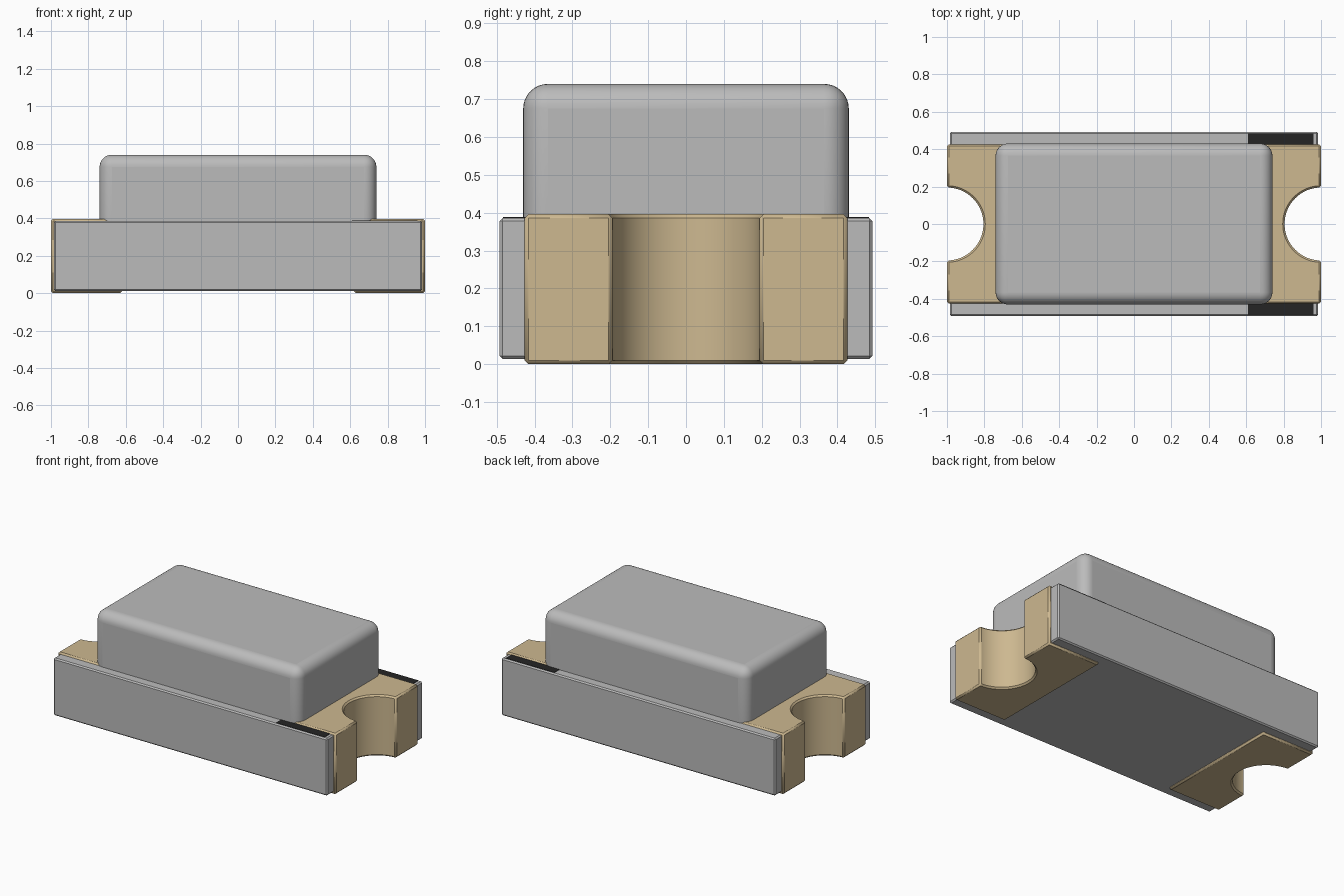
import bpy, bmesh, math

cube = bpy.data.objects.get("Cube")
if cube:
    bpy.data.objects.remove(cube, do_unlink=True)


def make_material(name, r, g, b):
    mat = bpy.data.materials.new(name)
    mat.use_nodes = True
    mat.diffuse_color = (r, g, b, 1)
    mat.node_tree.nodes["Principled BSDF"].inputs["Base Color"].default_value = (r, g, b, 1)
    return mat


GREY = make_material("grey plastic", 0.5, 0.5, 0.5)
GOLD = make_material("gold plating", 0.61, 0.48, 0.28)
BLACK = make_material("black ink", 0.018, 0.018, 0.018)


def extrude_outline(name, outline, z0, z1, mat):
    """Solid prism from a closed xy outline."""
    bm = bmesh.new()
    face = bm.faces.new([bm.verts.new((x, y, z0)) for x, y in outline])
    new = bmesh.ops.extrude_face_region(bm, geom=[face])["geom"]
    top = [v for v in new if isinstance(v, bmesh.types.BMVert)]
    bmesh.ops.translate(bm, verts=top, vec=(0, 0, z1 - z0))
    bmesh.ops.recalc_face_normals(bm, faces=bm.faces)
    mesh = bpy.data.meshes.new(name)
    bm.to_mesh(mesh)
    bm.free()
    mesh.materials.append(mat)
    obj = bpy.data.objects.new(name, mesh)
    bpy.context.collection.objects.link(obj)
    return obj


def bevel(obj, width, segments=1):
    mod = obj.modifiers.new("edge bevel", "BEVEL")
    mod.width = width
    mod.segments = segments
    mod.limit_method = 'ANGLE'
    mod.angle_limit = math.radians(40)


def smooth(obj, angle=30):
    bpy.ops.object.select_all(action='DESELECT')
    obj.select_set(True)
    bpy.context.view_layer.objects.active = obj
    bpy.ops.object.shade_smooth_by_angle(angle=math.radians(angle))


def rect(x0, x1, y0, y1):
    return [(x0, y0), (x1, y0), (x1, y1), (x0, y1)]


def notch(end, radius, steps=32):
    """Half-round cut in the +x end, from low y to high y."""
    a = math.acos((1 - end) / radius)
    return [(1 - radius * math.cos(t), radius * math.sin(t))
            for t in (-a + 2 * a * i / steps for i in range(steps + 1))]


# Circuit board, notched at both ends
W, L = 0.492, 0.985
cut = notch(L, 0.215)
board = extrude_outline(
    "board",
    [(-L, -W), (L, -W)] + cut + [(L, W), (-L, W)] + [(-x, -y) for x, y in cut],
    0.013, 0.386, GREY)
bevel(board, 0.008)

# Plated terminals wrapped round each end
for side, label in ((1, "left"), (-1, "right")):
    shape = [(0.62, -0.426), (1, -0.426)] + notch(1, 0.195) + [(1, 0.426), (0.62, 0.426)]
    terminal = extrude_outline(label + "_terminal",
                               [(side * x, y) for x, y in shape], 0, 0.396, GOLD)
    bevel(terminal, 0.01)
    smooth(terminal)

# Rounded lens block, its lower end sunk into the board
lens = extrude_outline("lens", rect(-0.74, 0.74, -0.43, 0.43), 0.25, 0.74, GREY)
bevel(lens, 0.065, 8)
smooth(lens, 40)

# Polarity marks on the board beside one terminal
for side, label in ((-1, "front"), (1, "back")):
    y0, y1 = sorted((side * 0.42, side * 0.483))
    extrude_outline(label + "_polarity_mark", rect(0.61, 0.96, y0, y1), 0.383, 0.388, BLACK)
